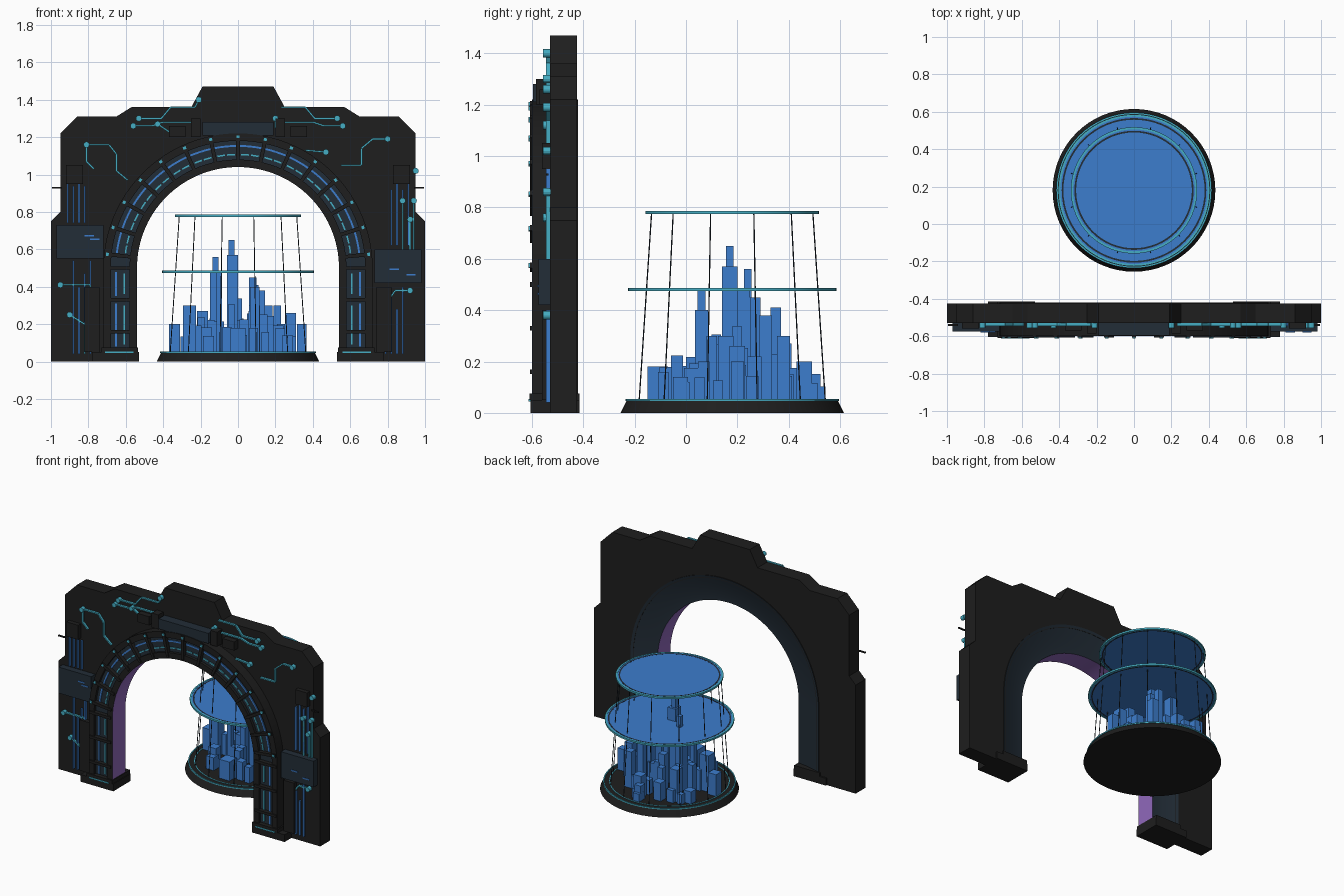
import bpy, bmesh, math, random
from mathutils import Matrix, Vector

cube = bpy.data.objects.get("Cube")
if cube:
    bpy.data.objects.remove(cube)


def material(name, r, g, b):
    m = bpy.data.materials.new(name)
    m.use_nodes = True
    m.diffuse_color = (r, g, b, 1)
    m.node_tree.nodes["Principled BSDF"].inputs["Base Color"].default_value = (r, g, b, 1)
    return m


BLACK = material("black", .013, .013, .013)
NAVY = material("dark navy", .016, .026, .038)
BLUE = material("hologram blue", .046, .205, .61)
TEAL = material("glowing teal", .06, .42, .55)
PURPLE = material("purple", .28, .14, .5)


def finish(name, bm, mats, smooth=False):
    bmesh.ops.recalc_face_normals(bm, faces=bm.faces)
    me = bpy.data.meshes.new(name)
    bm.to_mesh(me)
    bm.free()
    for m in mats:
        me.materials.append(m)
    ob = bpy.data.objects.new(name, me)
    bpy.context.collection.objects.link(ob)
    if smooth:
        bpy.ops.object.select_all(action='DESELECT')
        ob.select_set(True)
        bpy.context.view_layer.objects.active = ob
        bpy.ops.object.shade_smooth_by_angle(angle=math.radians(30))
    return ob


def add_prism(bm, outline, y0, y1):
    """Extrude an x-z outline from y0 to y1."""
    a = [bm.verts.new((x, y0, z)) for x, z in outline]
    b = [bm.verts.new((x, y1, z)) for x, z in outline]
    bm.faces.new(a)
    bm.faces.new(b[::-1])
    for i in range(len(a)):
        j = (i + 1) % len(a)
        bm.faces.new((a[i], b[i], b[j], a[j]))


def add_box(bm, x0, x1, y0, y1, z0, z1):
    add_prism(bm, [(x0, z0), (x1, z0), (x1, z1), (x0, z1)], y0, y1)


def add_sweep(bm, profile, stations, mat_of=lambda i: 0):
    """Sweep an (radius, y) profile through (angle, centre height) stations."""
    rows = [[bm.verts.new((r * math.cos(a), y, zc + r * math.sin(a))) for r, y in profile]
            for a, zc in stations]
    n = len(profile)
    for p, q in zip(rows, rows[1:]):
        for i in range(n):
            j = (i + 1) % n
            bm.faces.new((p[i], p[j], q[j], q[i])).material_index = mat_of(i)
    bm.faces.new(rows[0])
    bm.faces.new(rows[-1][::-1])


def bar(r0, r1, y0, y1):
    return [(r0, y0), (r1, y0), (r1, y1), (r0, y1)]


def arc(a0, a1, steps):
    return [(math.radians(a0 + (a1 - a0) * i / steps), SPRING) for i in range(steps + 1)]


SPRING, INNER, OUTER = .5, .54, .72
WALL_FRONT, WALL_BACK = -.53, -.425

# Stepped wall with an arched opening
half = [(1, 0), (1, .75), (.95, .8), (.95, 1.22), (.86, 1.31), (.65, 1.31),
        (.57, 1.36), (.25, 1.36), (.19, 1.47)]
opening = [(-.7, 0)] + [(.7 * math.cos(a), SPRING + .7 * math.sin(a))
                        for a, _ in reversed(arc(0, 180, 48))] + [(.7, 0)]
bm = bmesh.new()
add_prism(bm, half + [(-x, z) for x, z in reversed(half)] + opening, WALL_FRONT, WALL_BACK)
finish("wall", bm, [BLACK])

# Arch frame: grooved front, coved back, purple lining
cove = [(OUTER - .18 * math.sin(t * math.pi / 12), -.46 + .04 * (1 - math.sin(t * math.pi / 12)) ** 1.5)
        for t in range(7)]
profile = [(INNER, -.6), (.58, -.6), (.58, -.58), (.68, -.58), (.68, -.6), (OUTER, -.6)] + cove
last = len(profile) - 1
full = [(0, 0)] + arc(0, 180, 60) + [(math.pi, 0)]
bm = bmesh.new()
add_sweep(bm, profile, full,
          lambda i: 2 if i == last else 1 if i == 2 or i > 5 else 0)
finish("arch_frame", bm, [BLACK, NAVY, PURPLE], True)

# Ribs, studs and light strips around the arch
ribs, studs, dashes, strips = (bmesh.new() for _ in range(4))
rib, stud = bar(.55, .715, -.608, -.578), bar(.695, .71, -.613, -.6)
dash, strip = bar(.603, .611, -.586, -.578), bar(.648, .658, -.586, -.578)
for a in range(6, 180, 12):
    add_sweep(ribs, rib, arc(a - .9, a + .9, 1))
    add_sweep(studs, stud, arc(a - .7, a + .7, 1))
for a in range(6, 174, 12):
    add_sweep(strips, strip, arc(a + 1, a + 11, 4))
    for k in (1.5, 6.5):
        add_sweep(dashes, dash, arc(a + k, a + k + 4, 2))
for a in (0, math.pi):
    for z in (.16, .33, .5):
        add_sweep(ribs, rib, [(a, z - .009), (a, z + .009)])
    for z in (.08, .18, .35):
        add_sweep(strips, strip, [(a, z), (a, z + .13)])
        add_sweep(dashes, dash, [(a, z + .01), (a, z + .12)])
finish("arch_ribs", ribs, [BLACK])
finish("arch_studs", studs, [TEAL])
finish("arch_light_dashes", dashes, [TEAL])
finish("arch_light_strips", strips, [BLUE])

# Feet, circuit chips and antennas on both sides
feet, foot_lights, chips, antennas = (bmesh.new() for _ in range(4))
for s in (-1, 1):
    add_box(feet, s * .53, s * .78, -.605, -.415, 0, .05)
    add_box(feet, s * .535, s * .73, -.61, -.415, .05, .075)
    add_box(foot_lights, s * .56, s * .71, -.613, -.604, .045, .055)
    add_box(antennas, s * .94, s * .995, -.545, -.535, .925, .933)
    add_box(chips, s * .2, s * .25, -.585, WALL_FRONT, 1.2, 1.3)
    add_box(chips, s * .28, s * .37, -.57, WALL_FRONT, 1.2, 1.26)
    add_box(chips, s * .83, s * .92, -.56, WALL_FRONT, .95, 1.05)
    add_box(chips, s * .74, s * .82, -.56, WALL_FRONT, .05, .4)
finish("feet", feet, [BLACK])
finish("foot_lights", foot_lights, [TEAL])
finish("circuit_chips", chips, [BLACK])
finish("antennas", antennas, [BLACK])

# Navy cover plates
bm = bmesh.new()
add_box(bm, -.19, .19, -.595, WALL_FRONT, 1.21, 1.28)
add_box(bm, -.97, -.72, -.575, WALL_FRONT, .55, .73)
add_box(bm, .73, .98, -.575, WALL_FRONT, .42, .6)
finish("cover_plates", bm, [NAVY])
bm = bmesh.new()
for x, z in ((-.82, .67), (-.79, .65), (.81, .49), (.9, .46)):
    add_box(bm, x, x + .05, -.579, -.574, z, z + .008)
finish("plate_marks", bm, [BLUE])


# Circuit traces that end in round pads
def add_trace(bm, points, width=.009):
    for p, q in zip(points, points[1:]):
        p, q = Vector(p), Vector(q)
        n = (q - p).orthogonal().normalized() * width / 2
        add_prism(bm, [p - n, q - n, q + n, p + n], -.545, WALL_FRONT)


def add_pad(bm, x, z):
    m = Matrix.Translation((x, -.542, z)) @ Matrix.Rotation(math.pi / 2, 4, 'X')
    bmesh.ops.create_cone(bm, cap_ends=True, segments=12, radius1=.016, radius2=.016,
                          depth=.03, matrix=m)


traces, pads, buses = bmesh.new(), bmesh.new(), bmesh.new()
shared = [[(.53, 1.3), (.41, 1.3), (.36, 1.36), (.23, 1.36)],
          [(.56, 1.26), (.46, 1.26), (.4, 1.28), (.2, 1.28)]]
left = [[(-.81, 1.16), (-.69, 1.16), (-.65, 1.11), (-.65, 1.02), (-.59, .97)],
        [(-.81, 1.16), (-.81, 1.07), (-.77, 1.03)],
        [(-.21, 1.4), (-.23, 1.36)], [(-.43, 1.27), (-.34, 1.21)],
        [(-.95, .41), (-.79, .41), (-.79, .3)], [(-.9, .25), (-.82, .2), (-.82, .04)]]
right = [[(.8, 1.19), (.72, 1.19), (.66, 1.14), (.66, 1.05), (.55, 1.05)],
         [(.2, 1.3), (.2, 1.25)], [(.47, 1.12), (.36, 1.13)],
         [(.92, .38), (.84, .38), (.8, .32), (.8, .05)],
         [(.88, .86), (.88, .6)], [(.94, .86), (.94, .6)], [(.92, .76), (.92, .6)]]
for path in shared + [[(-x, z) for x, z in p] for p in shared] + left + right:
    add_trace(traces, path)
    add_pad(pads, *path[0])
add_pad(pads, .95, 1.02)
for i in range(4):
    x = .82 + i * .03
    add_trace(buses, [(x, .62), (x, .92 + .04 * (i % 2))])
    add_trace(buses, [(x - .03, .04), (x - .03, .4 - .06 * (i % 3))])
    add_trace(buses, [(-x, .74), (-x, .94 + .04 * (i % 2))])
    add_trace(buses, [(-x + .03, .04), (-x + .03, .54 - .07 * (i % 3))])
finish("circuit_traces", traces, [TEAL])
finish("circuit_pads", pads, [TEAL])
finish("circuit_buses", buses, [BLUE])

# Round city platform with two hologram discs
CY = .18


def disc(name, r0, r1, z, depth, mat):
    bm = bmesh.new()
    bmesh.ops.create_cone(bm, cap_ends=True, segments=64, radius1=r0, radius2=r1, depth=depth,
                          matrix=Matrix.Translation((0, CY, z + depth / 2)))
    finish(name, bm, [mat], True)


def ring(name, radius, z, t, mat):
    bm = bmesh.new()
    section = [(radius - t, z - t), (radius + t, z - t), (radius + t, z + t), (radius - t, z + t)]
    loop = [bm.verts.new((r, 0, h)) for r, h in section]
    edges = [bm.edges.new((loop[i], loop[(i + 1) % 4])) for i in range(4)]
    bmesh.ops.spin(bm, geom=loop + edges, cent=(0, 0, 0), axis=(0, 0, 1),
                   angle=math.tau, steps=64, use_merge=True)
    bmesh.ops.translate(bm, vec=(0, CY, 0), verts=bm.verts)
    finish(name, bm, [mat], True)


disc("platform", .435, .41, 0, .05, BLACK)
ring("platform_outer_light", .412, .05, .004, TEAL)
ring("platform_inner_light", .375, .05, .003, TEAL)
for name, r, z in (("middle", .4, .48), ("upper", .332, .78)):
    disc(name + "_disc", r, r, z - .004, .008, BLUE)
    ring(name + "_disc_rim", r, z, .006, TEAL)
    ring(name + "_disc_inner_line", r - .018, z, .0045, NAVY)

# Leaning support rods
bm = bmesh.new()
for i in range(12):
    a = math.radians(15 + 30 * i)
    d = Vector((math.cos(a), math.sin(a), 0))
    lo, hi = d * .375 + Vector((0, CY, .05)), d * .325 + Vector((0, CY, .78))
    m = Matrix.Translation((lo + hi) / 2) @ (hi - lo).to_track_quat('Z', 'Y').to_matrix().to_4x4()
    bmesh.ops.create_cone(bm, cap_ends=True, segments=6, radius1=.0025, radius2=.0025,
                          depth=(hi - lo).length, matrix=m)
finish("support_rods", bm, [NAVY])

# City towers: landmarks first, then low filler blocks
bm = bmesh.new()
towers = [(-.035, .17, .03, .65), (-.03, .17, .06, .57), (-.12, .24, .03, .56),
          (-.12, .22, .06, .48), (-.1, .06, .03, .48), (.08, .27, .04, .45),
          (.09, .35, .04, .41), (.12, .31, .05, .38), (.09, .06, .05, .4),
          (-.26, .14, .07, .3), (.21, .1, .04, .3), (.28, .2, .06, .26),
          (-.34, .17, .06, .2), (0, -.11, .08, .18), (.03, .46, .06, .2),
          (-.19, .38, .06, .27), (.16, .38, .05, .3), (.34, .2, .05, .2)]
random.seed(4)
while len(towers) < 64:
    a, r = random.uniform(0, math.tau), .34 * math.sqrt(random.random())
    top = (.36 - .62 * r) * random.uniform(.65, 1)
    towers.append((r * math.cos(a), CY + r * math.sin(a), random.uniform(.035, .06), top))
for x, y, w, top in towers:
    w /= 2
    add_box(bm, x - w, x + w, y - w, y + w, .045, top)
finish("city_towers", bm, [BLUE])
